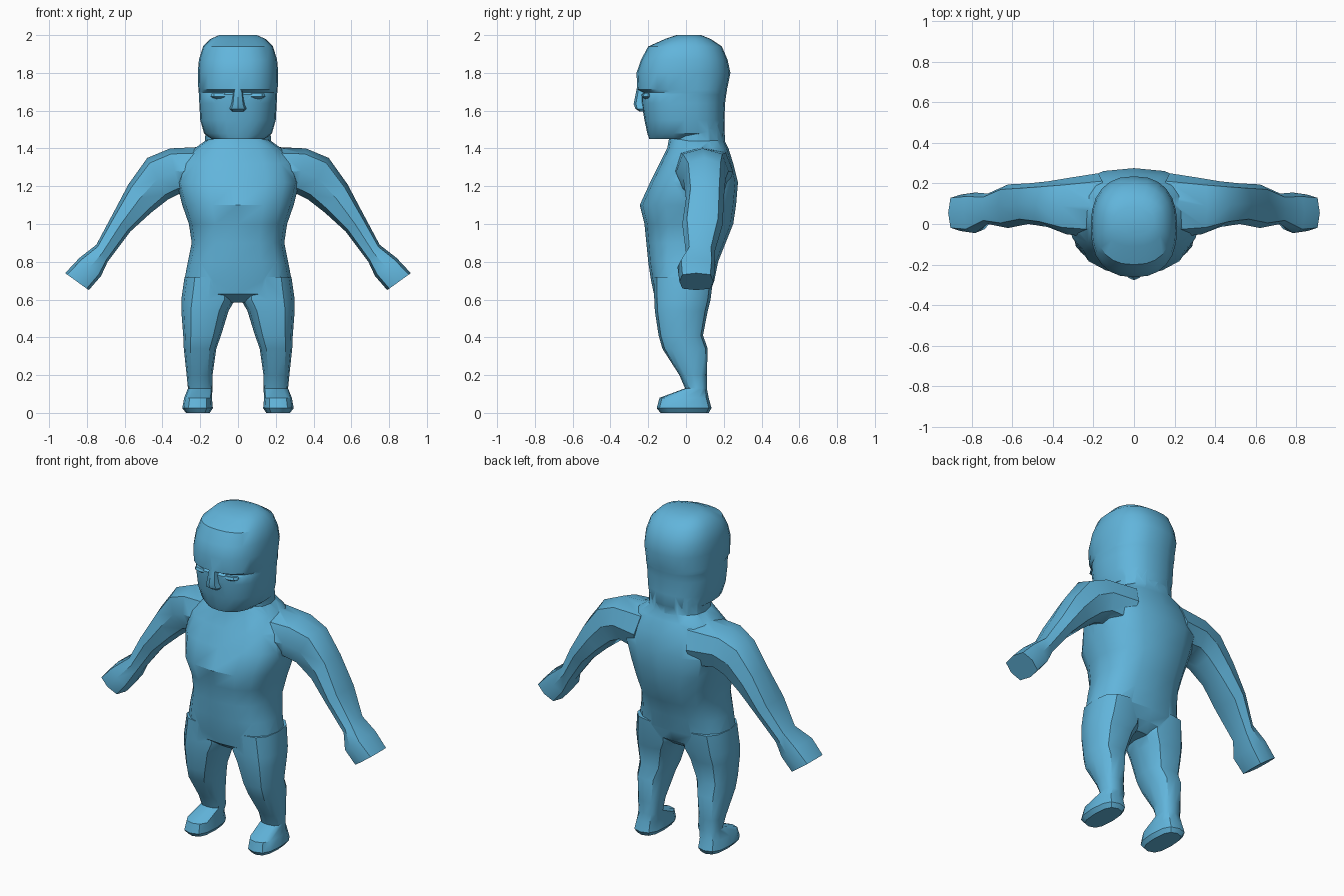
import bpy, bmesh, math
from mathutils import Vector

blue = bpy.data.materials.new("sky blue")
blue.diffuse_color = (0.12, 0.46, 0.71, 1)


def loft(name, rings, n=16):
    """Closed skin through superellipse rings: (centre, half axis u, half axis v, power)."""
    bm = bmesh.new()
    loops = []
    for c, u, v, p in rings:
        loop = []
        for i in range(n):
            a = 2 * math.pi * i / n
            s, t = (math.copysign(abs(w) ** (2 / p), w) for w in (math.cos(a), math.sin(a)))
            loop.append(bm.verts.new(Vector(c) + Vector(u) * s + Vector(v) * t))
        loops.append(loop)
    for a, b in zip(loops, loops[1:]):
        for i in range(n):
            bm.faces.new((a[i], a[(i + 1) % n], b[(i + 1) % n], b[i]))
    bm.faces.new(loops[0])
    bm.faces.new(loops[-1])
    bmesh.ops.recalc_face_normals(bm, faces=bm.faces)
    me = bpy.data.meshes.new(name)
    bm.to_mesh(me)
    bm.free()
    me.materials.append(blue)
    ob = bpy.data.objects.new(name, me)
    bpy.context.collection.objects.link(ob)
    return ob


def flat(z, x0, x1, y0, y1, p=2.5):
    """Horizontal ring filling a rectangle."""
    return (((x0 + x1) / 2, (y0 + y1) / 2, z), ((x1 - x0) / 2, 0, 0), (0, (y1 - y0) / 2, 0), p)


def column(name, rows, p, n=16):
    return loft(name, [flat(z, -w, w, y0, y1, p) for z, w, y0, y1 in rows], n)


# torso with chest, waist, hips and sloping shoulders
torso = column("body", [
    (0.585, 0.10, -0.11, 0.07), (0.63, 0.27, -0.17, 0.125), (0.70, 0.285, -0.185, 0.15),
    (0.80, 0.265, -0.20, 0.17), (0.90, 0.245, -0.21, 0.21), (1.00, 0.26, -0.22, 0.25),
    (1.10, 0.295, -0.245, 0.265), (1.22, 0.325, -0.19, 0.275), (1.32, 0.30, -0.14, 0.25),
    (1.40, 0.23, -0.10, 0.225), (1.45, 0.16, -0.09, 0.20)], 2.5)

# neck and head, stepped under the brow
neck = column("neck", [(1.36, 0.18, -0.09, 0.21), (1.52, 0.17, -0.08, 0.203)], 2.3)
head = column("head", [
    (1.45, 0.14, -0.195, 0.19), (1.48, 0.18, -0.205, 0.205), (1.55, 0.20, -0.22, 0.203),
    (1.64, 0.205, -0.235, 0.207), (1.685, 0.207, -0.237, 0.213), (1.695, 0.208, -0.225, 0.215),
    (1.712, 0.21, -0.258, 0.217), (1.80, 0.213, -0.262, 0.235), (1.87, 0.207, -0.238, 0.22),
    (1.94, 0.185, -0.20, 0.19), (1.98, 0.145, -0.11, 0.13), (2.0, 0.10, -0.05, 0.08)], 2.4, 24)
nose = column("nose", [
    (1.595, 0.035, -0.245, -0.18), (1.61, 0.045, -0.268, -0.18), (1.635, 0.035, -0.277, -0.18),
    (1.73, 0.022, -0.258, -0.18)], 2.5, 8)
parts = [neck, head, nose]

# arm rings: top x, top z, bottom x, bottom z, front y, back y, power
ARM = [(0.15, 1.41, 0.20, 1.14, -0.07, 0.25, 2.5), (0.36, 1.40, 0.31, 1.16, -0.05, 0.225, 2.5),
       (0.48, 1.35, 0.37, 1.13, -0.015, 0.21, 2.5), (0.58, 1.21, 0.46, 1.06, 0.0, 0.20, 2.5),
       (0.67, 1.04, 0.57, 0.96, -0.02, 0.195, 2.6), (0.75, 0.89, 0.69, 0.80, 0.0, 0.15, 2.6),
       (0.84, 0.82, 0.725, 0.725, -0.045, 0.155, 3.2), (0.915, 0.74, 0.79, 0.65, -0.035, 0.145, 3.5)]
# leg rings from sole to hip: z, inner x, outer x, front y, back y
LEG = [(0.0, 0.15, 0.275, -0.135, 0.12), (0.025, 0.133, 0.295, -0.155, 0.135),
       (0.08, 0.138, 0.285, -0.14, 0.12), (0.13, 0.135, 0.265, -0.005, 0.11),
       (0.20, 0.135, 0.272, -0.035, 0.11), (0.34, 0.115, 0.287, -0.125, 0.115),
       (0.41, 0.09, 0.29, -0.145, 0.09), (0.54, 0.05, 0.30, -0.165, 0.115),
       (0.60, 0.015, 0.30, -0.168, 0.13), (0.72, 0.01, 0.283, -0.17, 0.145)]

for s, side in ((1, "left"), (-1, "right")):
    parts.append(loft(side + "_arm", [
        ((s * (a + c) / 2, (e + f) / 2, (b + d) / 2), (s * (a - c) / 2, 0, (b - d) / 2),
         (0, (f - e) / 2, 0), p) for a, b, c, d, e, f, p in ARM], 8))
    parts.append(loft(side + "_leg", [
        flat(z, *sorted((s * x0, s * x1)), y0, y1, 2.7) for z, x0, x1, y0, y1 in LEG], 12))
    # narrow eye lids under the brow
    parts.append(loft(side + "_eye", [
        flat(z, s * 0.09 - w, s * 0.09 + w, y, -0.17, 2)
        for z, w, y in ((1.66, 0.03, -0.215), (1.675, 0.055, -0.236), (1.69, 0.05, -0.23))], 8))

# fuse the parts into one skin
bpy.context.view_layer.objects.active = torso
torso.select_set(True)
for part in parts:
    mod = torso.modifiers.new("fuse", "BOOLEAN")
    mod.operation, mod.solver, mod.object = "UNION", "EXACT", part
    bpy.ops.object.modifier_apply(modifier=mod.name)
    bpy.data.objects.remove(part)
bpy.ops.object.shade_smooth_by_angle(angle=math.radians(35))
